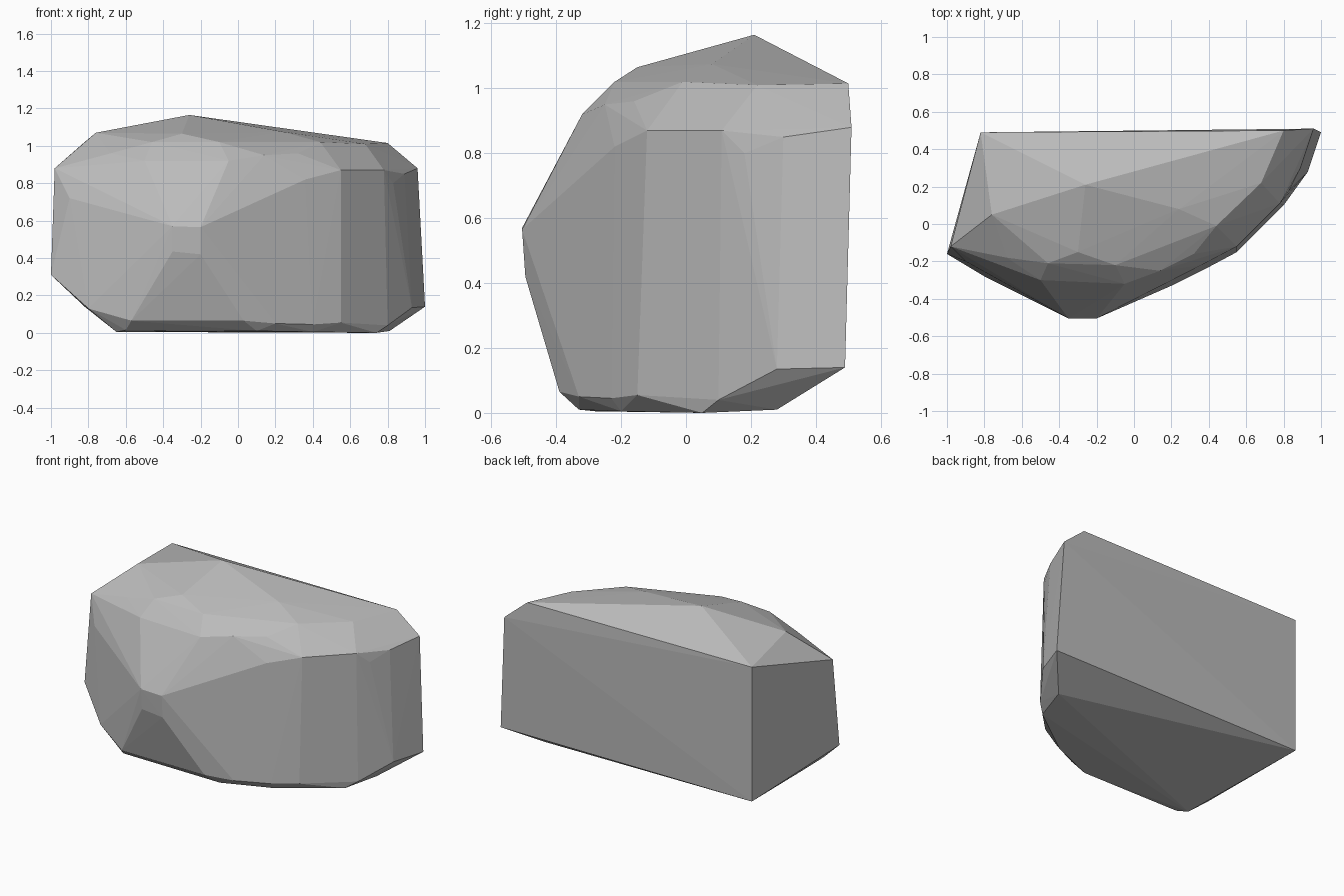
import bpy, bmesh

# Rock corners, grouped from the ground up; the stone is their convex hull
base = [(-.65, -.28, .005), (-.6, -.33, .015), (.1, -.33, .01), (.4, -.2, .005),
        (.74, .05, 0), (.81, .28, .01)]
lower_rim = [(-.57, -.39, .065), (.03, -.39, .065), (.2, -.33, .05), (.4, -.23, .045),
             (.55, -.15, .055), (.8, .1, .04), (.93, .28, .135), (1, .49, .14),
             (-.82, .49, .14), (-.8, -.28, .13), (-1, -.16, .31)]
nose = [(-.35, -.505, .57), (-.2, -.505, .565), (-.2, -.495, .42), (-.35, -.495, .435)]
shoulder = [(-.98, -.12, .88), (-.9, -.2, .72), (.36, -.22, .82), (.55, -.12, .87),
            (.78, .11, .87), (.83, .18, .8), (.89, .3, .85), (.96, .51, .88)]
upper_rim = [(-.68, -.18, .96), (-.5, -.3, .92), (-.05, -.32, .92), (.14, -.25, .95),
             (.32, -.16, .96), (-.46, -.21, 1.02), (-.1, -.22, 1.02)]
crown = [(-.82, .49, 1.02), (-.76, .05, 1.07), (-.3, -.15, 1.065), (-.26, .21, 1.165),
         (.24, .08, 1.075), (.44, -.01, 1.02), (.68, .22, 1.01), (.8, .5, 1.015)]

bm = bmesh.new()
for p in base + lower_rim + nose + shoulder + upper_rim + crown:
    bm.verts.new(p)
hull = bmesh.ops.convex_hull(bm, input=bm.verts)
bmesh.ops.delete(bm, geom=[v for v in bm.verts if not v.link_faces], context='VERTS')
bmesh.ops.recalc_face_normals(bm, faces=bm.faces)

mesh = bpy.data.meshes.new("rock")
bm.to_mesh(mesh)
bm.free()

# Plain grey stone
stone = bpy.data.materials.new("grey stone")
stone.diffuse_color = (.5, .5, .5, 1)
mesh.materials.append(stone)
rock = bpy.data.objects.new("rock", mesh)
bpy.context.collection.objects.link(rock)
